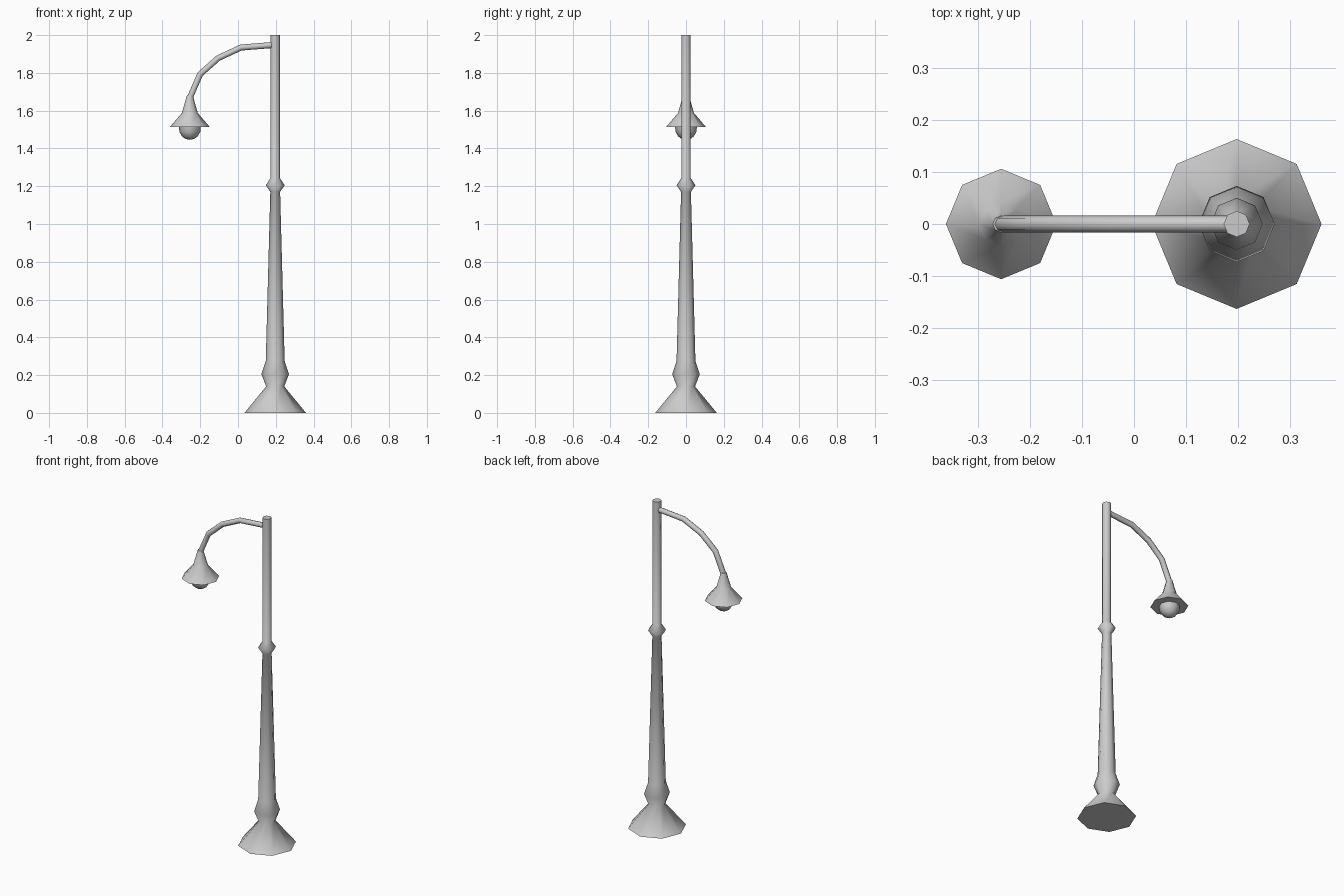
import bpy, bmesh, math
from mathutils import Vector

if "Cube" in bpy.data.objects:
    bpy.data.objects.remove(bpy.data.objects["Cube"])

POLE_X, LAMP_X, SIDES = 0.197, -0.255, 8


def finish(bm, name):
    bmesh.ops.recalc_face_normals(bm, faces=bm.faces)
    mesh = bpy.data.meshes.new(name)
    bm.to_mesh(mesh)
    bm.free()
    obj = bpy.data.objects.new(name, mesh)
    bpy.context.collection.objects.link(obj)
    bpy.ops.object.select_all(action='DESELECT')
    obj.select_set(True)
    bpy.context.view_layer.objects.active = obj
    bpy.ops.object.shade_smooth_by_angle(angle=math.radians(75))
    return obj


def skin_rings(name, rings):
    """Bridge successive rings of points and cap both ends."""
    bm = bmesh.new()
    loops = [[bm.verts.new(p) for p in ring] for ring in rings]
    for a, b in zip(loops, loops[1:]):
        for i in range(SIDES):
            j = (i + 1) % SIDES
            bm.faces.new((a[i], a[j], b[j], b[i]))
    bm.faces.new(loops[0])
    bm.faces.new(loops[-1])
    return finish(bm, name)


def circle(centre, radius, u, v):
    return [centre + radius * (math.cos(t) * u + math.sin(t) * v)
            for t in (2 * math.pi * i / SIDES for i in range(SIDES))]


def lathe(name, x, profile):
    X, Y = Vector((1, 0, 0)), Vector((0, 1, 0))
    return skin_rings(name, [circle(Vector((x, 0, z)), r, X, Y) for r, z in profile])


def tube(name, path, radius):
    """Sweep a ring along a path lying in the XZ plane."""
    pts = [Vector((x, 0, z)) for x, z in path]
    Y, rings = Vector((0, 1, 0)), []
    for i, p in enumerate(pts):
        d_in = (p - pts[max(i - 1, 0)]).normalized()
        d_out = (pts[min(i + 1, len(pts) - 1)] - p).normalized()
        side = (d_in + d_out).normalized().cross(Y)
        rings.append(circle(p, radius, side, Y))
    return skin_rings(name, rings)


# Post with flared foot, bulge and collar
lathe("post", POLE_X, [(0.163, 0), (0.048, 0.14), (0.073, 0.205), (0.05, 0.275),
                       (0.026, 1.17), (0.05, 1.205), (0.025, 1.243), (0.025, 2.0)])

# Curved arm
tube("arm", [(0.19, 1.948), (0.015, 1.934), (-0.105, 1.878), (-0.2, 1.794),
             (-0.252, 1.675), (-0.255, 1.64)], 0.016)

# Lamp shade
lathe("lamp_shade", LAMP_X, [(0.106, 1.513), (0.042, 1.588), (0.016, 1.68)])

# Bulb: lower part of a sphere hanging from the shade
lathe("bulb", LAMP_X, [(0.058, 1.515), (0.055, 1.487), (0.041, 1.463),
                       (0.022, 1.45), (0.002, 1.446)])
